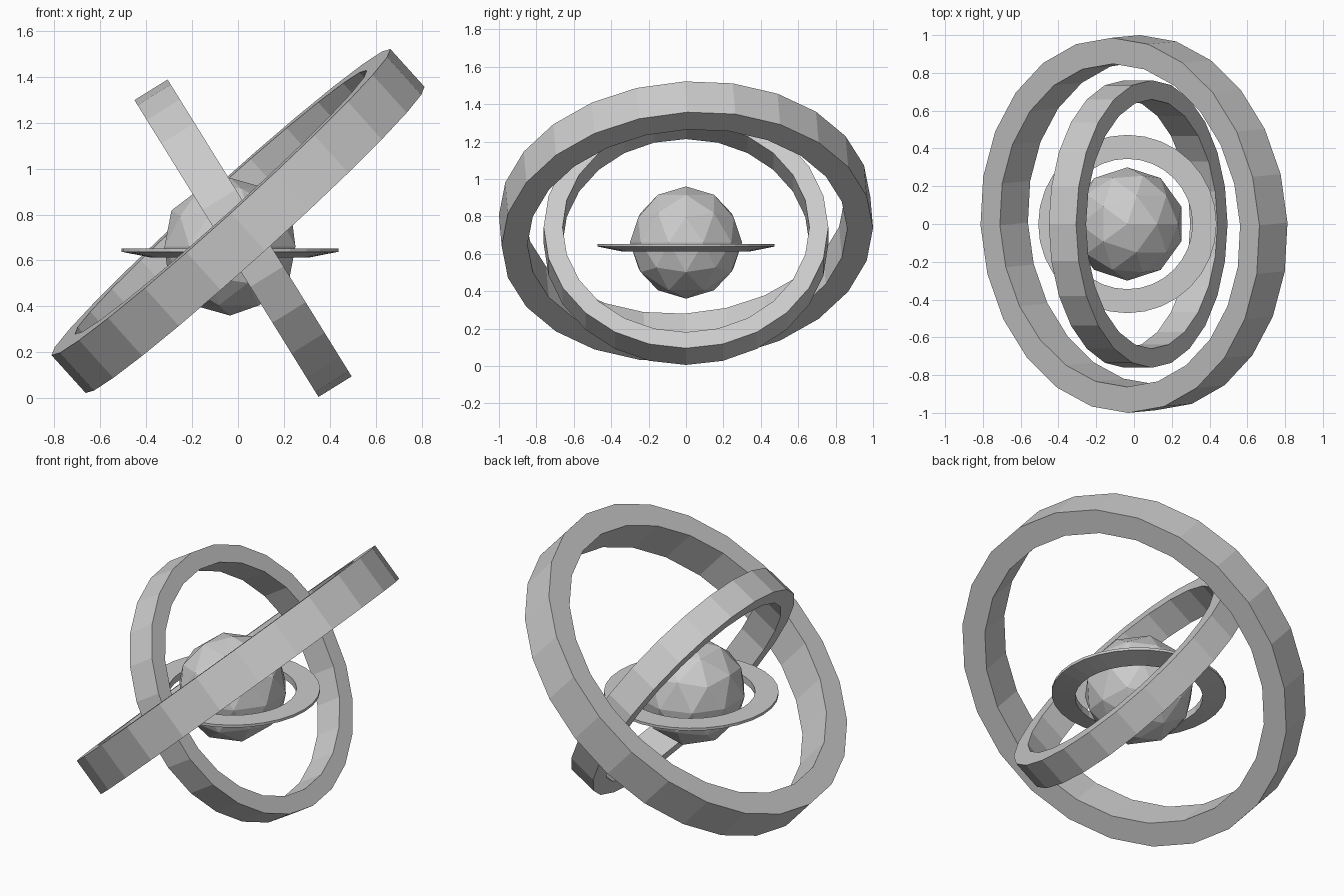
import bpy, bmesh
from math import radians, sin, cos, tau

if "Cube" in bpy.data.objects:
    bpy.data.objects.remove(bpy.data.objects["Cube"])


def lathe_ring(name, profile, sides, loc, rot=(0, 0, 0)):
    """Sweep a closed (radius, height) profile around local z, flat shaded."""
    bm = bmesh.new()
    loops = []
    for i in range(sides):
        a = tau * i / sides
        loops.append([bm.verts.new((r * cos(a), r * sin(a), z)) for r, z in profile])
    n = len(profile)
    for i in range(sides):
        a, b = loops[i], loops[(i + 1) % sides]
        for j in range(n):
            k = (j + 1) % n
            bm.faces.new((a[j], b[j], b[k], a[k]))
    bmesh.ops.recalc_face_normals(bm, faces=bm.faces)
    me = bpy.data.meshes.new(name)
    bm.to_mesh(me)
    bm.free()
    ob = bpy.data.objects.new(name, me)
    ob.location = loc
    ob.rotation_euler = [radians(d) for d in rot]
    bpy.context.collection.objects.link(ob)
    return ob


def band(inner, outer, width):
    h = width / 2
    return [(inner, -h), (outer, -h), (outer, h), (inner, h)]


# Two tilted hoops
lathe_ring("outer_hoop", band(0.857, 0.995, 0.222), 24, (0, 0, 0.772), (3.7, -42.1, 0))
lathe_ring("inner_hoop", band(0.66, 0.761, 0.17), 24, (0.022, 0, 0.697), (0, 58.2, 0))

# Faceted planet
bpy.ops.mesh.primitive_ico_sphere_add(subdivisions=2, radius=0.3, location=(-0.035, 0, 0.66))
bpy.context.object.name = "planet"

# Thin planet ring, flat on top and tapering underneath
lathe_ring("planet_ring", [(0.345, 0.613), (0.472, 0.638), (0.472, 0.653), (0.345, 0.653)],
           32, (-0.035, 0, 0))
